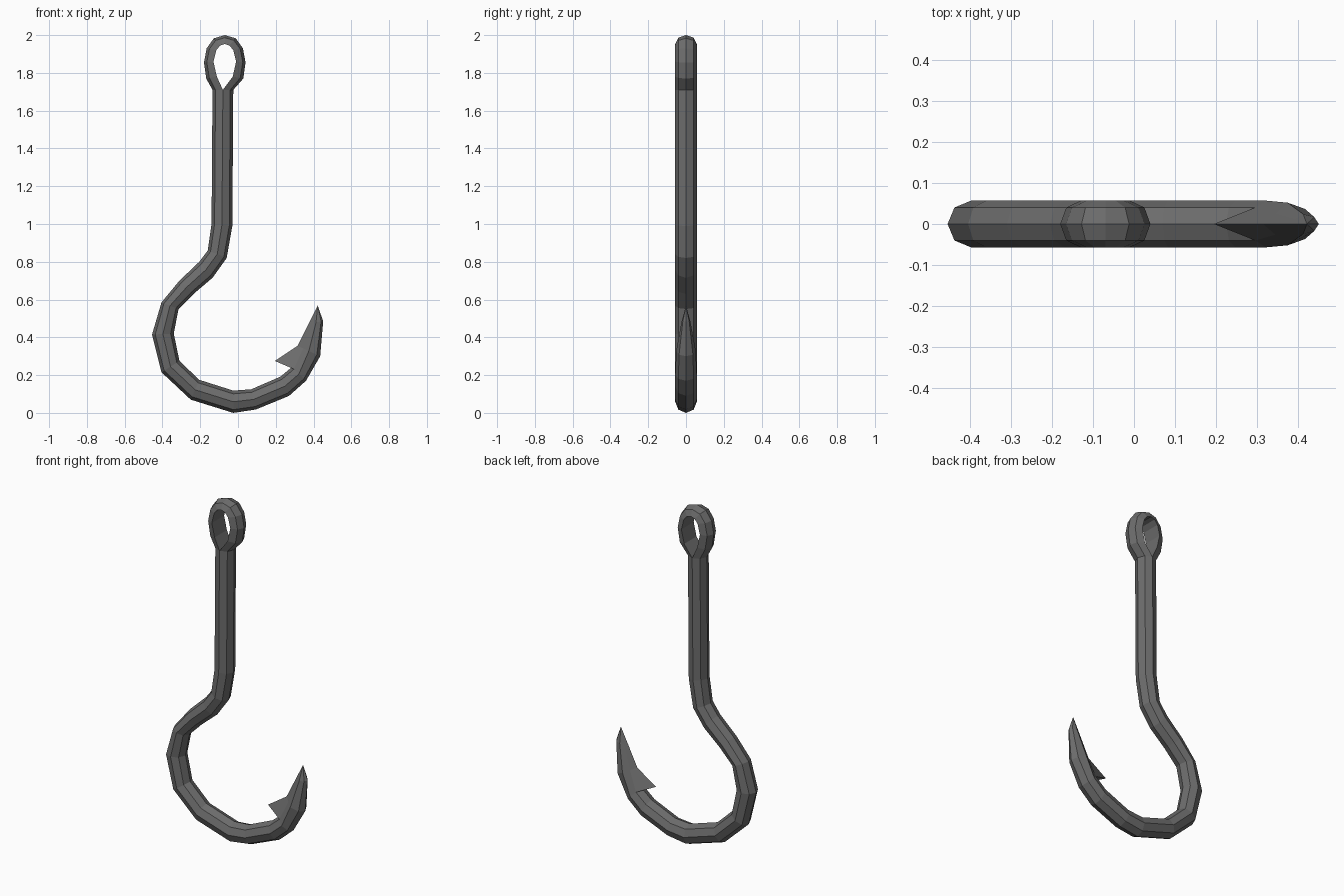
import bpy, bmesh, math
from mathutils import Vector

if "Cube" in bpy.data.objects:
    bpy.data.objects.remove(bpy.data.objects["Cube"])

R = 0.057  # half thickness in y


def ring(outer, inner, ry=R, half=False, sharp=False):
    """Octagon (or outer half octagon) spanning outer to inner in the xz plane."""
    o, i = Vector((outer[0], 0, outer[1])), Vector((inner[0], 0, inner[1]))
    c, u = (i, o - i) if half else ((o + i) / 2, (o - i) / 2)
    pts = []
    for k in (range(-2, 3) if half else range(8)):
        a = k * math.pi / 4
        cx, sy = math.cos(a), math.sin(a)
        if sharp and k in (3, 5):  # inner side becomes a straight wedge
            cx, sy = -0.5, 0.5 * (1 if k == 3 else -1)
        pts.append(c + u * cx + Vector((0, ry * sy, 0)))
    return pts


def sweep(bm, rings):
    vs = [[bm.verts.new(p) for p in r] for r in rings]
    n = len(vs[0])
    for a, b in zip(vs, vs[1:]):
        for k in range(n):
            m = (k + 1) % n
            bm.faces.new((a[k], a[m], b[m], b[k]))


bm = bmesh.new()

# shank and bend: outer and inner edge points
bend = [((-0.135, 1.71), (-0.025, 1.71)), ((-0.14, 1.0), (-0.03, 0.99)),
        ((-0.16, 0.86), (-0.06, 0.82)), ((-0.205, 0.80), (-0.135, 0.715)),
        ((-0.31, 0.70), (-0.235, 0.63)), ((-0.405, 0.585), (-0.315, 0.55)),
        ((-0.455, 0.415), (-0.34, 0.42)), ((-0.405, 0.215), (-0.31, 0.275)),
        ((-0.25, 0.07), (-0.205, 0.175)), ((-0.025, 0.0), (-0.025, 0.118)),
        ((0.095, 0.018), (0.07, 0.125)), ((0.27, 0.09), (0.225, 0.192)),
        ((0.36, 0.17), (0.285, 0.242))]
rings = [ring(o, i) for o, i in bend]
# barb: same ring with the inner ridge pulled out
barb = [p.copy() for p in rings[-1]]
barb[4] = Vector((0.195, 0, 0.275))
rings.append(barb)
# point
rings.append(ring((0.435, 0.30), (0.315, 0.355), 0.052, sharp=True))
rings.append(ring((0.451, 0.485), (0.375, 0.475), 0.024, sharp=True))
rings.append([Vector((0.422, 0, 0.568))] * 8)
sweep(bm, rings)

# eye loop: half octagon section, both halves split from the shank
left = [((-0.168, 1.77), (-0.112, 1.78)), ((-0.18, 1.855), (-0.13, 1.86)),
        ((-0.166, 1.93), (-0.115, 1.92)), ((-0.128, 1.983), (-0.095, 1.945))]
mir = [tuple((-0.14 - x, z) for x, z in p) for p in reversed(left)]
loop = ([((-0.135, 1.71), (-0.08, 1.71))] + left + [((-0.07, 2.0), (-0.07, 1.953))]
        + mir + [((-0.025, 1.71), (-0.08, 1.71))])
sweep(bm, [ring(o, i, half=True) for o, i in loop])

bmesh.ops.remove_doubles(bm, verts=bm.verts, dist=0.0005)
bmesh.ops.recalc_face_normals(bm, faces=bm.faces)

me = bpy.data.meshes.new("fish_hook")
bm.to_mesh(me)
bm.free()
mat = bpy.data.materials.new("dark grey metal")
mat.diffuse_color = (0.15, 0.15, 0.15, 1)
mat.use_nodes = True
mat.node_tree.nodes["Principled BSDF"].inputs["Base Color"].default_value = mat.diffuse_color
me.materials.append(mat)
ob = bpy.data.objects.new("fish_hook", me)
bpy.context.collection.objects.link(ob)
